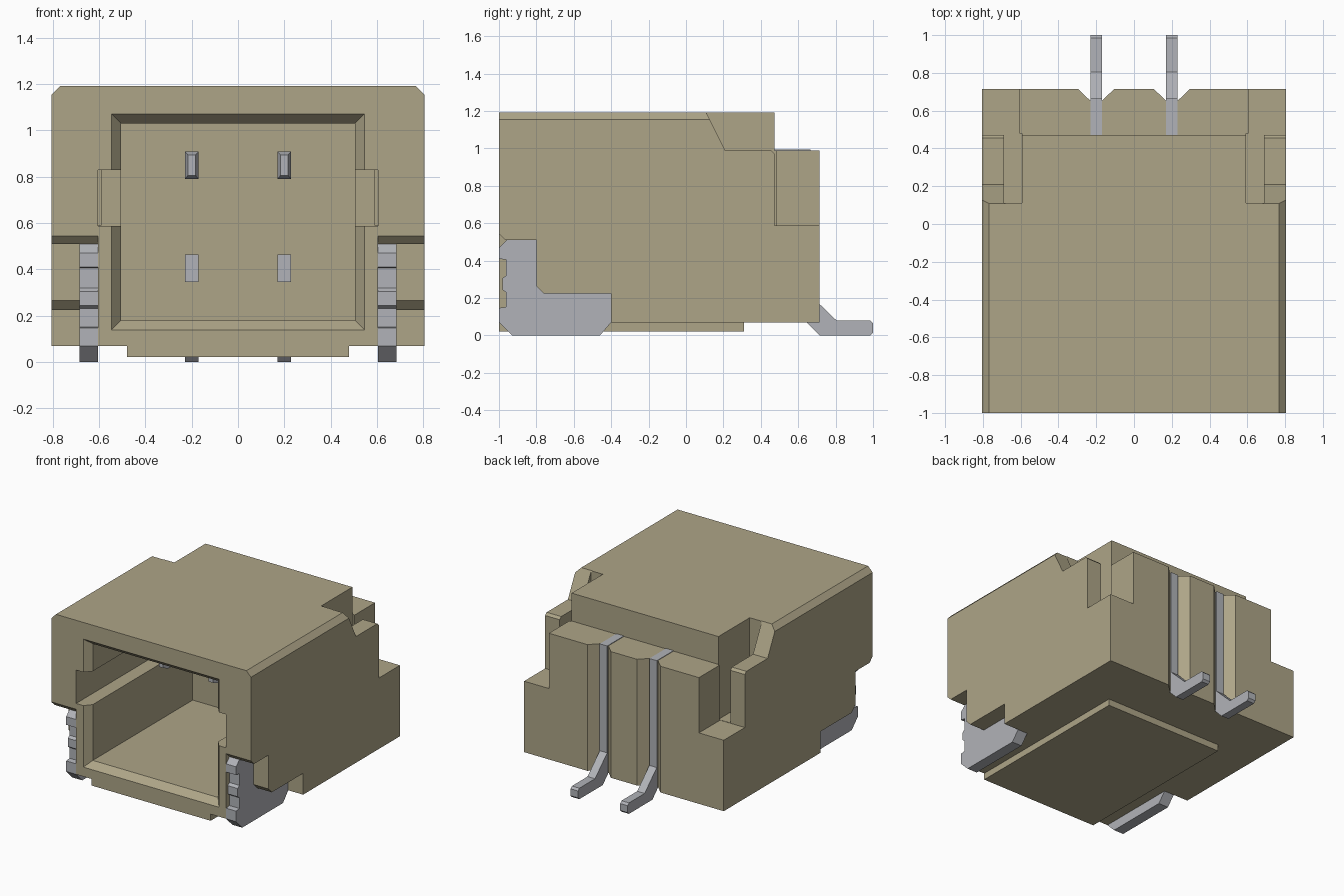
import bpy, bmesh

if "Cube" in bpy.data.objects:
    bpy.data.objects.remove(bpy.data.objects["Cube"])


def material(name, rgb):
    m = bpy.data.materials.new(name)
    m.diffuse_color = (*rgb, 1)
    m.use_nodes = True
    m.node_tree.nodes["Principled BSDF"].inputs["Base Color"].default_value = m.diffuse_color
    return m


TAN = material("tan plastic", (0.42, 0.375, 0.245))
METAL = material("grey metal", (0.44, 0.45, 0.48))


def loft(name, ring_a, ring_b, mat):
    """Closed solid between two matching rings of 3D points."""
    bm = bmesh.new()
    a = [bm.verts.new(p) for p in ring_a]
    b = [bm.verts.new(p) for p in ring_b]
    n = len(a)
    bm.faces.new(a[::-1])
    bm.faces.new(b)
    for i in range(n):
        j = (i + 1) % n
        bm.faces.new((a[i], a[j], b[j], b[i]))
    bmesh.ops.recalc_face_normals(bm, faces=bm.faces)
    me = bpy.data.meshes.new(name)
    bm.to_mesh(me)
    bm.free()
    me.materials.append(mat)
    ob = bpy.data.objects.new(name, me)
    bpy.context.collection.objects.link(ob)
    return ob


def prism(name, pts, axis, lo, hi, mat=TAN):
    """Extrude a 2D profile along an axis (profile keeps the x, y, z order)."""
    def ring(t):
        return [(t, p, q) if axis == "x" else (p, t, q) if axis == "y" else (p, q, t)
                for p, q in pts]
    return loft(name, ring(lo), ring(hi), mat)


def rect(x0, x1, z0, z1):
    return [(x0, z0), (x1, z0), (x1, z1), (x0, z1)]


def box(name, x, y, z, mat=TAN):
    return prism(name, rect(*x, *z), "y", *y, mat)


def taper(name, r0, y0, r1, y1, mat=TAN):
    return loft(name, [(x, y0, z) for x, z in rect(*r0)],
                [(x, y1, z) for x, z in rect(*r1)], mat)


def cut(target, cutter):
    mod = target.modifiers.new("cut", "BOOLEAN")
    mod.operation = "DIFFERENCE"
    mod.solver = "EXACT"
    mod.object = cutter
    bpy.context.view_layer.update()
    dg = bpy.context.evaluated_depsgraph_get()
    me = bpy.data.meshes.new_from_object(target.evaluated_get(dg))
    target.modifiers.clear()
    target.data = me
    bpy.data.objects.remove(cutter)


def span(s, a, b):
    return tuple(sorted((s * a, s * b)))


# Housing shell with chamfered top edges
housing = prism("housing", [(-.805, .07), (.805, .07), (.805, 1.155), (.768, 1.193),
                            (-.768, 1.193), (-.805, 1.155)], "y", -1, .715)

# Rear step, socket cavity and flared mouth
cut(housing, box("c", (-1, 1), (.472, .9), (.99, 1.4)))
cut(housing, box("c", (-.505, .505), (-1.1, .2), (.18, 1.03)))
cut(housing, taper("c", (-.555, .555, .13, 1.08), -1.01, (-.5, .5, .185, 1.025), -.945))

# Anchor tab outline (y, z) and the recess that holds it
recess = [(-1.1, -.1), (-.4, -.1), (-.4, .225), (-.76, .225), (-.8, .265),
          (-.8, .51), (-.965, .51), (-1.0, .545), (-1.1, .645)]
arm_top = [(.08, 1.25), (.21, .99), (.455, .99), (.49, .955), (.6, .9), (.6, 1.25)]
tab = [(-.93, 0), (-.46, 0), (-.4, .07), (-.4, .225), (-.76, .225), (-.8, .265),
       (-.8, .51), (-.96, .51), (-1, .47), (-1, .41), (-.962, .405), (-.962, .32),
       (-.982, .305), (-.982, .245), (-.962, .23), (-.962, .152), (-1, .147), (-1, .07)]

for s in (-1, 1):
    side = "right" if s > 0 else "left"
    # Side channels, rear shoulders, latch slots and arms
    cut(housing, box("c", span(s, .4, .605), (-1.1, .19), (.587, .83)))
    cut(housing, box("c", span(s, .605, 1), (.472, .9), (.587, 1.4)))
    cut(housing, box("c", span(s, .592, .688), (.112, .48), (.589, 1.4)))
    cut(housing, prism("c", arm_top, "x", *span(s, .68, .95)))
    cut(housing, prism("c", recess, "x", *span(s, .605, .95)))
    # V groove behind each contact
    x = .2 * s
    cut(housing, prism("c", [(x - .125, .745), (x - .034, .655), (x + .034, .655),
                             (x + .125, .745)], "z", -.1, 1.1))
    # Solder tab
    prism(side + "_anchor_tab", tab, "x", *span(s, .605, .685), METAL)
    # Contact: bent lead, long tapered tine and short lower tine
    prism(side + "_lead", [(.46, .994), (.665, .994), (.665, .215), (.805, .08), (.985, .08),
                           (1, .065), (1, .015), (.985, 0), (.715, 0), (.58, .135),
                           (.58, .9), (.46, .9)], "x", x - .03, x + .03, METAL)
    taper(side + "_tine_tip", (x - .017, x + .017, .805, .895), -.6,
          (x - .03, x + .03, .79, .91), -.56, METAL)
    box(side + "_upper_tine", (x - .03, x + .03), (-.56, .4), (.79, .91), METAL)
    box(side + "_lower_tine", (x - .03, x + .03), (.1, .4), (.345, .465), METAL)

# Raised pad underneath
box("bottom_pad", (-.48, .48), (-1, .31), (.022, .07))
